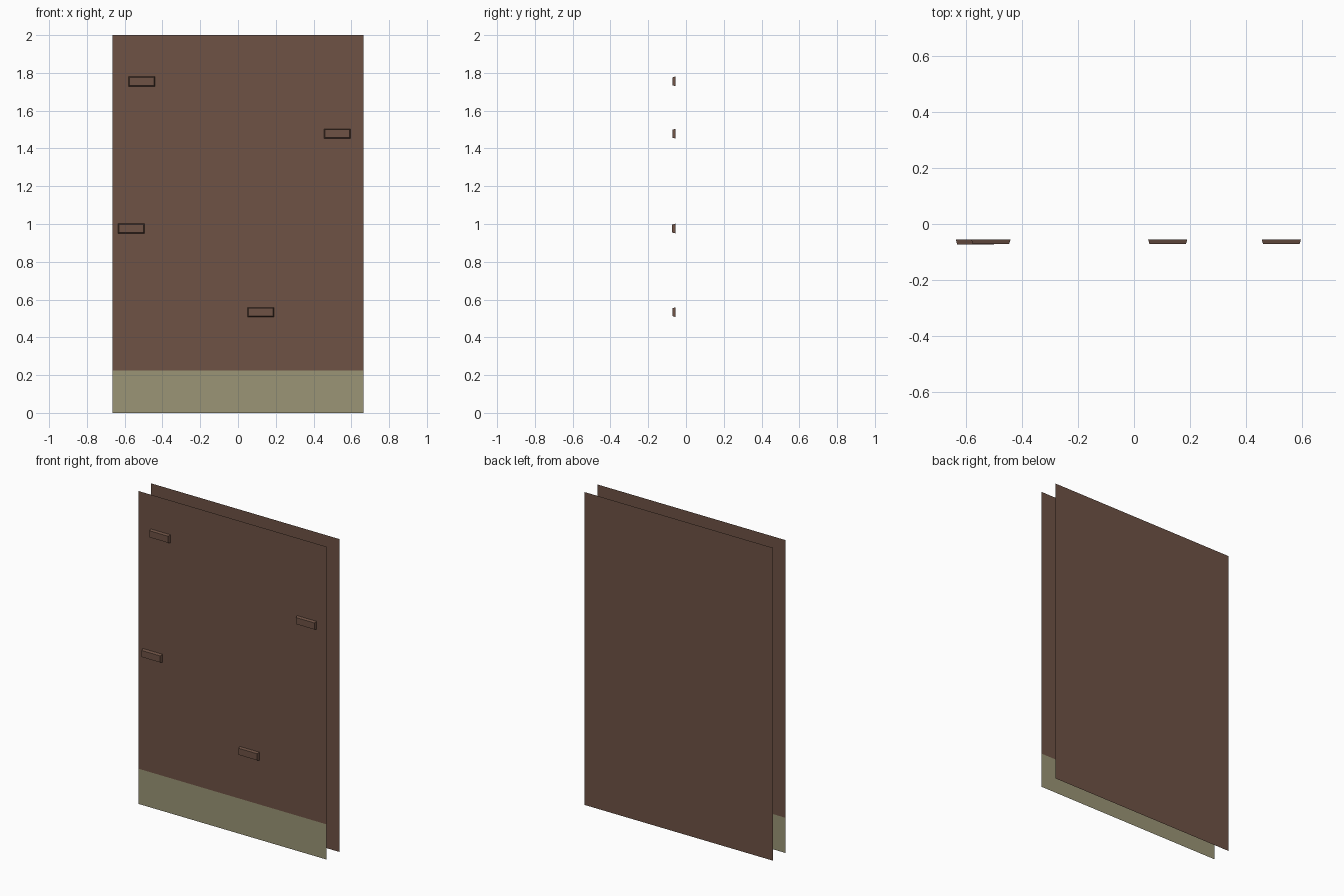
import bpy, bmesh

if "Cube" in bpy.data.objects:
    bpy.data.objects.remove(bpy.data.objects["Cube"])

def material(name, rgb):
    m = bpy.data.materials.new(name)
    lin = [(c / 255 / 12.92 if c < 11 else ((c / 255 + 0.055) / 1.055) ** 2.4) for c in rgb]
    m.diffuse_color = (*lin, 1)
    m.use_nodes = True
    m.node_tree.nodes["Principled BSDF"].inputs["Base Color"].default_value = m.diffuse_color
    return m

brown = material("brick brown", (110, 82, 69))
tan = material("base tan", (155, 149, 118))

W, H, BASE = 0.665, 2.0, 0.225
FRONT, BACK = -0.055, 0.073

def build(name, quads, mats):
    # quads: list of (corner points, material index)
    bm = bmesh.new()
    for pts, mi in quads:
        f = bm.faces.new([bm.verts.new(p) for p in pts])
        f.material_index = mi
    bmesh.ops.remove_doubles(bm, verts=bm.verts, dist=1e-5)
    me = bpy.data.meshes.new(name)
    bm.to_mesh(me)
    bm.free()
    for m in mats:
        me.materials.append(m)
    ob = bpy.data.objects.new(name, me)
    bpy.context.collection.objects.link(ob)

def rect(x0, x1, z0, z1, y):
    return [(x0, y, z0), (x1, y, z0), (x1, y, z1), (x0, y, z1)]

# front sheet: tan skirting strip below, brown wall above
build("front_wall", [(rect(-W, W, 0, BASE, FRONT), 1),
                     (rect(-W, W, BASE, H, FRONT), 0)], [brown, tan])

# plain back sheet, facing +y
build("back_wall", [(rect(W, -W, 0, H, BACK), 0)], [brown])

# raised bricks: tapered, open at the wall
for i, (x, z, y) in enumerate([(-0.51, 1.755, -0.071), (0.525, 1.478, -0.072),
                               (-0.565, 0.976, -0.073), (0.12, 0.533, -0.071)]):
    a = rect(x - 0.07, x + 0.07, z - 0.026, z + 0.026, FRONT)
    b = rect(x - 0.065, x + 0.065, z - 0.021, z + 0.021, y)
    sides = [([a[k], a[(k + 1) % 4], b[(k + 1) % 4], b[k]], 0) for k in range(4)]
    build(f"raised_brick_{i + 1}", [(b, 0)] + sides, [brown])
